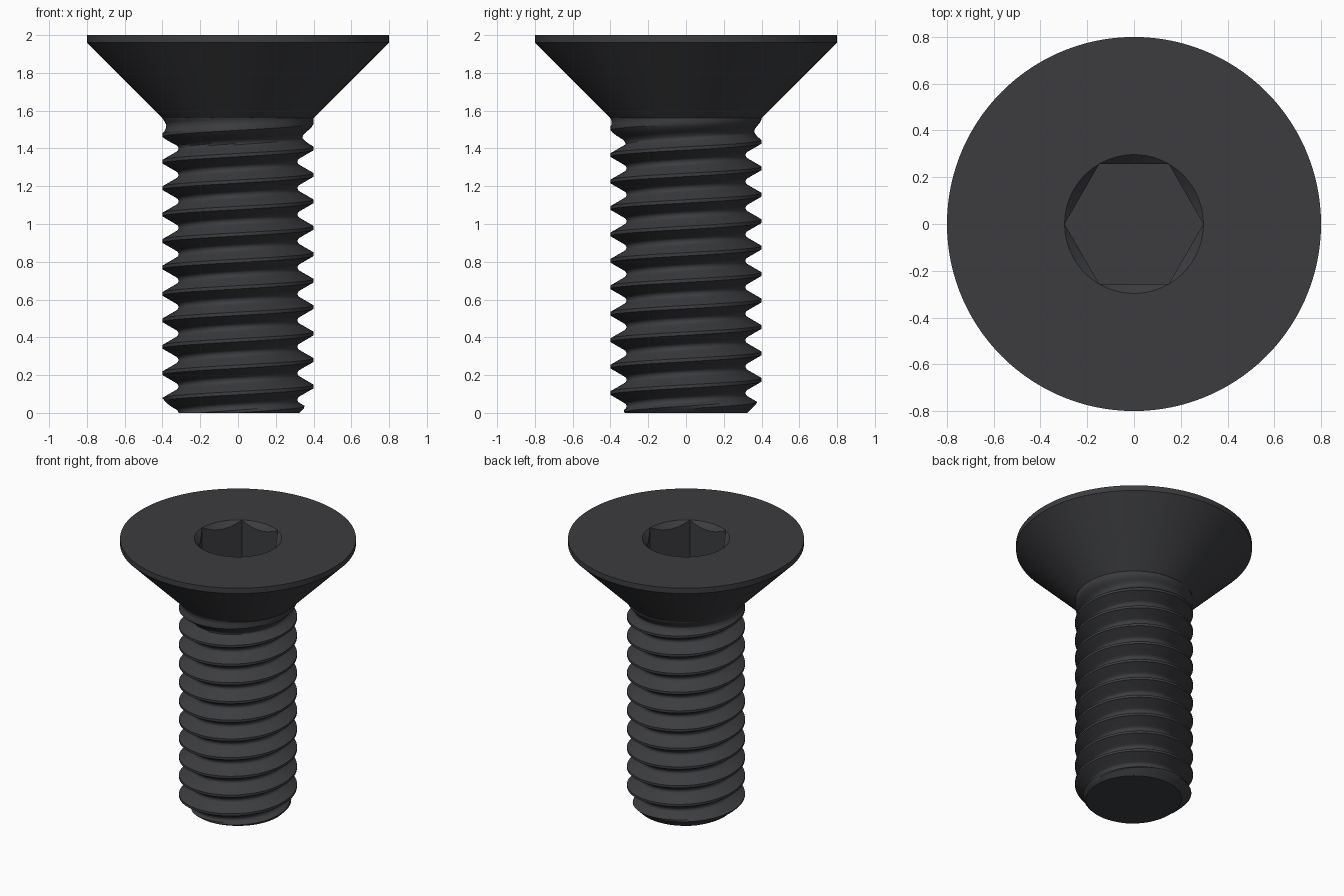
import bpy, bmesh, math

if "Cube" in bpy.data.objects:
    bpy.data.objects.remove(bpy.data.objects["Cube"])

SEG = 120            # divisible by six so the socket corners land on vertices
PITCH = 0.14
MAJOR, NECK_Z = 0.4, 1.56

steel = bpy.data.materials.new("black_steel")
steel.diffuse_color = (0.045, 0.046, 0.051, 1)
steel.use_nodes = True
steel.node_tree.nodes["Principled BSDF"].inputs["Base Color"].default_value = steel.diffuse_color


def finish(name, bm):
    mesh = bpy.data.meshes.new(name)
    bm.to_mesh(mesh)
    bm.free()
    ob = bpy.data.objects.new(name, mesh)
    bpy.context.collection.objects.link(ob)
    mesh.materials.append(steel)
    bpy.ops.object.select_all(action='DESELECT')
    ob.select_set(True)
    bpy.context.view_layer.objects.active = ob
    bpy.ops.object.shade_smooth_by_angle(angle=math.radians(32))


# Threaded shank: one helical skin whose rows follow the thread profile
half = [(0.00875, 0), (0.022, 0.023), (0.036, 0.0473), (0.05, 0.0715),
        (0.055, 0.0785), (0.061, 0.083), (0.07, 0.085)]   # offset from crest, depth
profile = half + [(PITCH - z, d) for z, d in reversed(half[:-1])]
R = len(profile)


def shank_radius(z, depth):
    fade = min(1, max(0, (NECK_Z - z) / 0.14))      # thread runs out under the head
    return min(MAJOR - depth * fade, max(0.1, 0.325 + z))   # chamfered tip


bm = bmesh.new()
columns = []
for i in range(SEG):
    a = 2 * math.pi * i / SEG
    col = []
    for turn in range(-3, 14):
        for dz, depth in profile:
            z = PITCH * (turn + i / SEG) + dz
            r = shank_radius(z, depth)
            col.append(bm.verts.new((r * math.cos(a), r * math.sin(a), z)))
    columns.append(col)
for i in range(SEG):
    here, there = columns[i], columns[(i + 1) % SEG]
    s = R if i == SEG - 1 else 0                    # seam steps up one turn
    for j in range(len(here) - 1 - s):
        bm.faces.new((here[j], there[j + s], there[j + s + 1], here[j + 1]))


def cut(z, direction):
    geom = bm.verts[:] + bm.edges[:] + bm.faces[:]
    res = bmesh.ops.bisect_plane(bm, geom=geom, dist=1e-6, plane_co=(0, 0, z),
                                 plane_no=(0, 0, direction), clear_outer=True)
    return [e for e in res["geom_cut"] if isinstance(e, bmesh.types.BMEdge)]


cut(NECK_Z, 1)
rim = cut(0, -1)
for f in bmesh.ops.contextual_create(bm, geom=rim)["faces"]:
    f.normal_update()
    if f.normal.z > 0:
        f.normal_flip()
finish("threaded_shank", bm)

# Countersunk head with a chamfered hex socket, lathed as one skin
APOTHEM = 0.257
CORNER = APOTHEM / math.cos(math.pi / 6)
FLOOR_Z = 1.68
bm = bmesh.new()
columns = []
for i in range(SEG):
    a = 2 * math.pi * i / SEG
    h = APOTHEM / math.cos(a % (math.pi / 3) - math.pi / 6)
    if i % (SEG // 6) == 0:
        h = CORNER
    rings = [(MAJOR, NECK_Z), (0.8, 1.96), (0.8, 2), (CORNER, 2),
             (h, 2 - (CORNER - h)), (h, FLOOR_Z)]
    columns.append([bm.verts.new((r * math.cos(a), r * math.sin(a), z)) for r, z in rings])
for i in range(SEG):
    here, there = columns[i], columns[(i + 1) % SEG]
    for j in range(len(here) - 1):
        bm.faces.new((here[j], there[j], there[j + 1], here[j + 1]))
bm.faces.new([c[-1] for c in columns])
bmesh.ops.remove_doubles(bm, verts=bm.verts[:], dist=1e-5)
finish("countersunk_head", bm)
